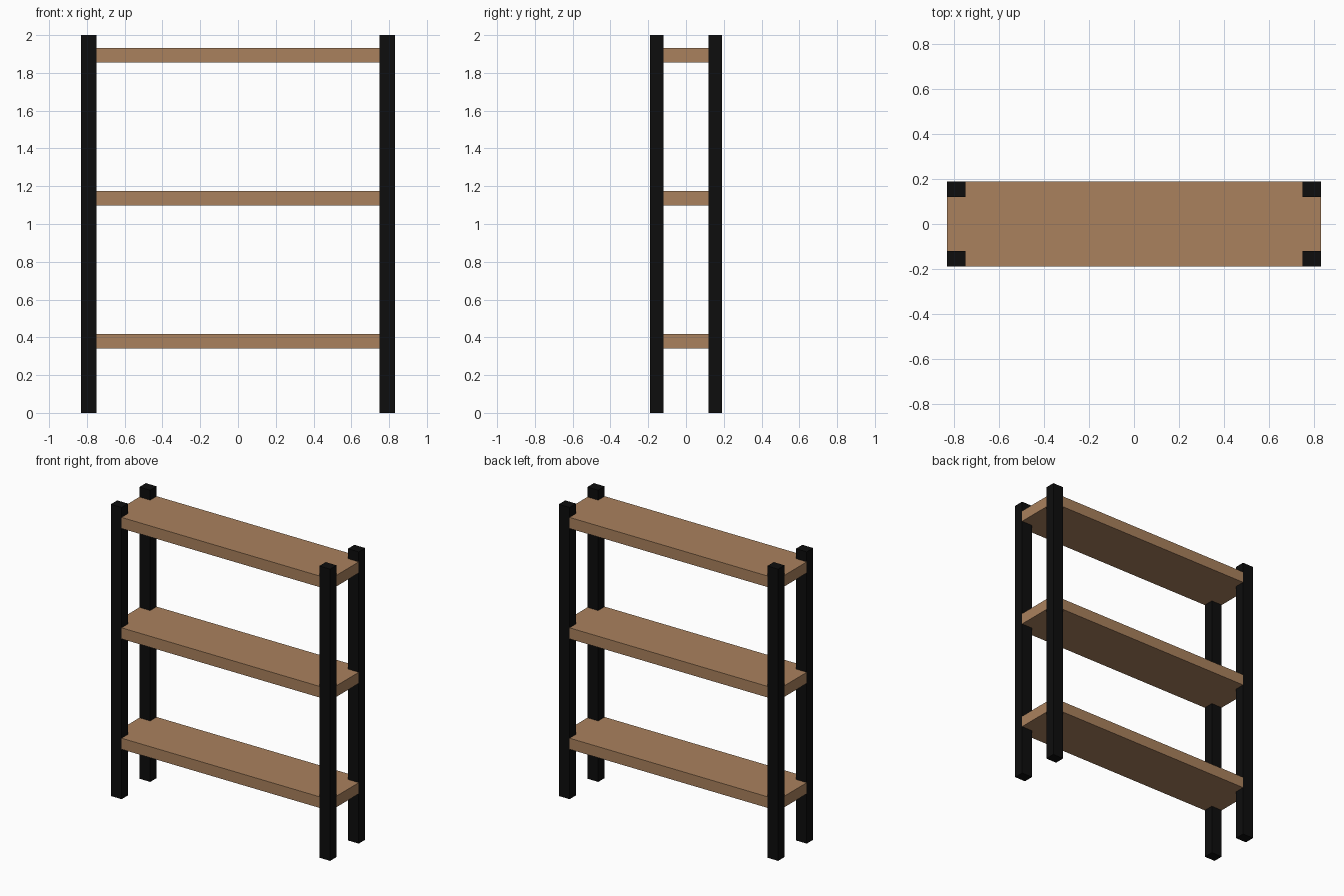
import bpy
import bmesh

if "Cube" in bpy.data.objects:
    bpy.data.objects.remove(bpy.data.objects["Cube"])

HX, HY = 0.832, 0.19      # outer half size
IX, IY = 0.75, 0.12       # inner corner of the posts
HEIGHT = 2.0
SHELF_THICK = 0.076


def material(name, rgb):
    m = bpy.data.materials.new(name)
    m.diffuse_color = (*rgb, 1.0)
    m.use_nodes = True
    m.node_tree.nodes["Principled BSDF"].inputs["Base Color"].default_value = m.diffuse_color
    return m


def prism(name, outline, z0, z1, mat):
    """Extrude a flat outline from z0 up to z1."""
    bm = bmesh.new()
    face = bm.faces.new([bm.verts.new((x, y, z0)) for x, y in outline])
    ext = bmesh.ops.extrude_face_region(bm, geom=[face])
    top = [v for v in ext["geom"] if isinstance(v, bmesh.types.BMVert)]
    bmesh.ops.translate(bm, verts=top, vec=(0, 0, z1 - z0))
    bmesh.ops.recalc_face_normals(bm, faces=bm.faces)
    mesh = bpy.data.meshes.new(name)
    bm.to_mesh(mesh)
    bm.free()
    mesh.materials.append(mat)
    obj = bpy.data.objects.new(name, mesh)
    bpy.context.collection.objects.link(obj)
    return obj


wood = material("brown wood", (0.40, 0.22, 0.11))
black = material("black metal", (0.004, 0.004, 0.004))

# Four corner posts
for side, sx in (("left", -1), ("right", 1)):
    for end, sy in (("front", -1), ("back", 1)):
        outline = [(sx * IX, sy * IY), (sx * HX, sy * IY),
                   (sx * HX, sy * HY), (sx * IX, sy * HY)]
        prism(f"{end}_{side}_post", outline, 0, HEIGHT, black)

# Three shelves, notched at the corners to fit flush round the posts
notched = [(-IX, -HY), (IX, -HY), (IX, -IY), (HX, -IY), (HX, IY), (IX, IY),
           (IX, HY), (-IX, HY), (-IX, IY), (-HX, IY), (-HX, -IY), (-IX, -IY)]
for name, z in (("lower", 0.342), ("middle", 1.099), ("upper", 1.856)):
    prism(f"{name}_shelf", notched, z, z + SHELF_THICK, wood)
